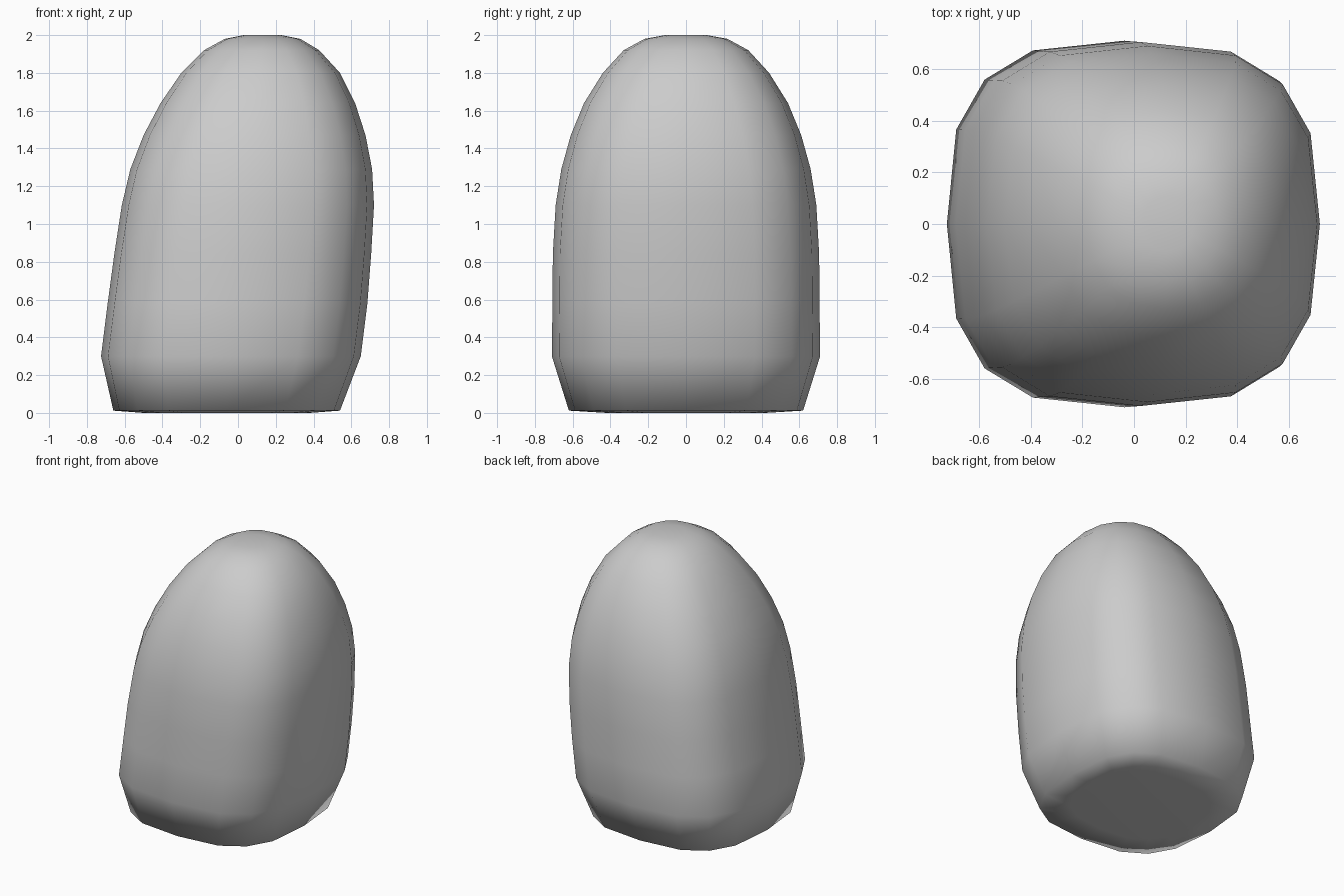
import bpy, bmesh, math

if "Cube" in bpy.data.objects:
    bpy.data.objects.remove(bpy.data.objects["Cube"])

# Profile: height, left x, right x, half depth, corner squareness
RINGS = [
    (0.00, -0.50, 0.38, 0.42, 2.7),
    (0.012, -0.66, 0.54, 0.62, 2.9),
    (0.30, -0.725, 0.65, 0.71, 2.9),
    (0.58, -0.69, 0.685, 0.707, 2.9),
    (0.84, -0.655, 0.705, 0.705, 2.9),
    (1.10, -0.615, 0.72, 0.69, 2.85),
    (1.29, -0.57, 0.71, 0.66, 2.8),
    (1.47, -0.50, 0.675, 0.61, 2.7),
    (1.64, -0.41, 0.62, 0.54, 2.6),
    (1.80, -0.30, 0.54, 0.44, 2.45),
    (1.92, -0.18, 0.43, 0.33, 2.3),
    (1.98, -0.07, 0.33, 0.22, 2.2),
    (2.00, 0.03, 0.23, 0.11, 2.0),
]
SIDES = 16


def soft_power(v, n):
    return math.copysign(abs(v) ** (2 / n), v) if abs(v) > 1e-6 else 0.0


# Leaning rounded-square body, lofted from ring to ring
bm = bmesh.new()
loops = []
for z, left, right, depth, n in RINGS:
    cx, hw = (left + right) / 2, (right - left) / 2
    ring = []
    for i in range(SIDES):
        a = 2 * math.pi * i / SIDES
        c, s = math.cos(a), math.sin(a)
        ring.append(bm.verts.new((cx + hw * soft_power(c, n), depth * soft_power(s, n), z)))
    loops.append(ring)
for low, high in zip(loops, loops[1:]):
    for i in range(SIDES):
        j = (i + 1) % SIDES
        bm.faces.new((low[i], low[j], high[j], high[i]))
bm.faces.new(loops[0][::-1])
bm.faces.new(loops[-1])
for f in bm.faces:
    f.smooth = True

mesh = bpy.data.meshes.new("rounded_body")
bm.to_mesh(mesh)
bm.free()
body = bpy.data.objects.new("rounded_body", mesh)
bpy.context.collection.objects.link(body)
